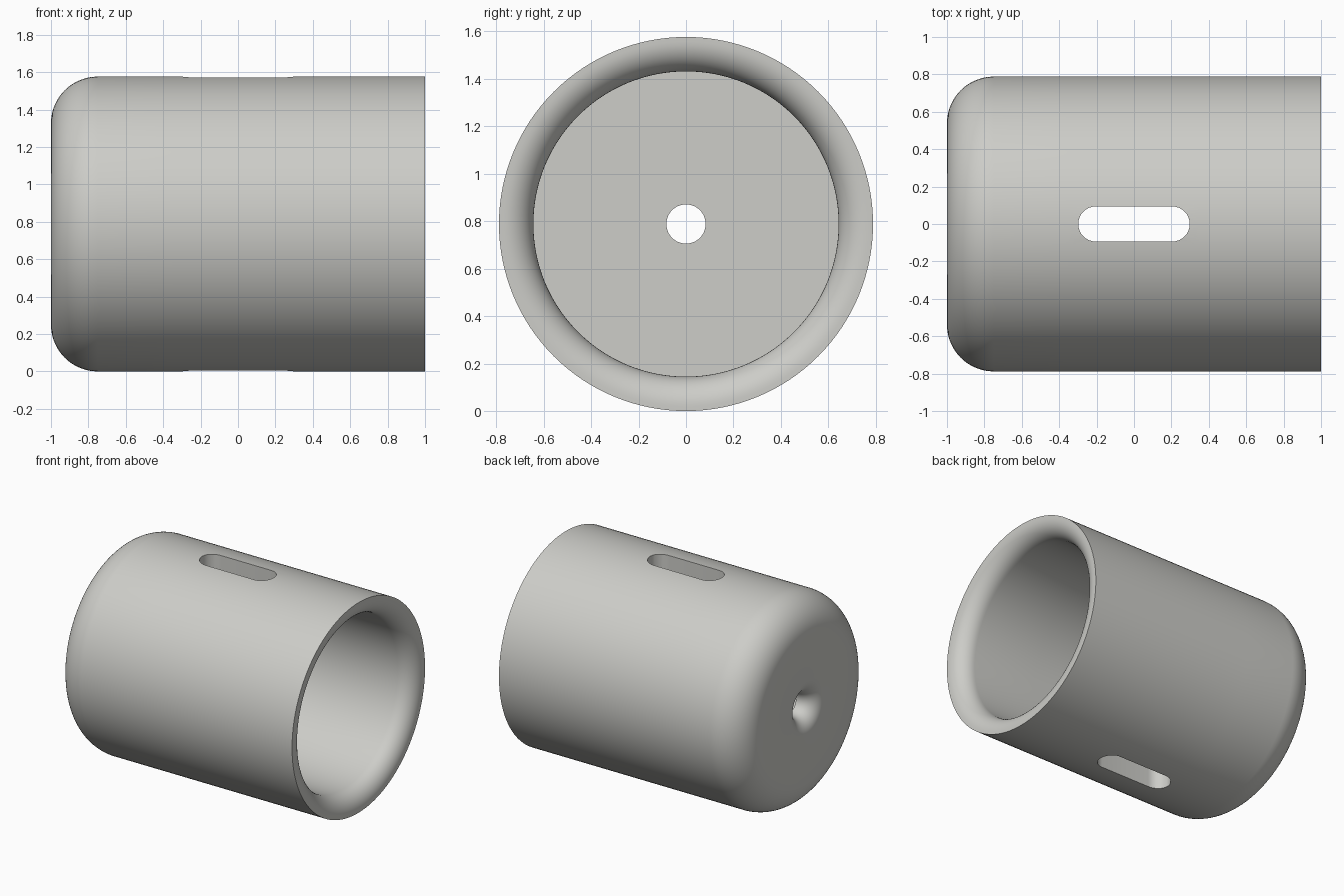
import bpy, bmesh, math
from mathutils import Matrix

if "Cube" in bpy.data.objects:
    bpy.data.objects.remove(bpy.data.objects["Cube"])

R_OUT, R_IN, R_HOLE = 0.788, 0.643, 0.0825   # body, bore and end hole radii
FLOOR, FIL, BIG = 0.145, 0.125, 0.25         # end thickness, small and large fillets
SEGS = 128

grey = bpy.data.materials.new("light grey")
grey.diffuse_color = (0.61, 0.61, 0.58, 1)
grey.use_nodes = True
grey.node_tree.nodes["Principled BSDF"].inputs["Base Color"].default_value = grey.diffuse_color


def arc(cx, cr, rad, a0, a1, n=12):
    """Points of a fillet in the (x, radius) plane, angles in degrees."""
    angles = [math.radians(a0 + (a1 - a0) * i / n) for i in range(n + 1)]
    return [(cx + rad * math.cos(a), cr + rad * math.sin(a)) for a in angles]


def make_object(name, bm):
    bmesh.ops.recalc_face_normals(bm, faces=bm.faces)
    mesh = bpy.data.meshes.new(name)
    bm.to_mesh(mesh)
    bm.free()
    mesh.materials.append(grey)
    obj = bpy.data.objects.new(name, mesh)
    bpy.context.collection.objects.link(obj)
    return obj


# Cup body: closed wall section turned round the x axis
profile = arc(-1 + FIL, R_HOLE + FIL, FIL, 270, 180)            # rounded hole mouth
profile += arc(-1 + BIG, R_OUT - BIG, BIG, 180, 90, 18)         # rounded closed end
profile += [(-0.35, R_OUT), (0.35, R_OUT), (1, R_OUT)]          # outer wall
profile += arc(1 - FIL, R_IN + FIL, FIL, 0, -90)                # flared lip
profile += [(0.35, R_IN), (-0.35, R_IN), (-1 + FLOOR, R_IN)]    # bore
profile += [(-1 + FLOOR, R_HOLE)]                               # inner floor

bm = bmesh.new()
rings = []
for i in range(SEGS):
    a = 2 * math.pi * i / SEGS
    rings.append([bm.verts.new((x, r * math.cos(a), R_OUT + r * math.sin(a)))
                  for x, r in profile])
for i in range(SEGS):
    p, q = rings[i], rings[(i + 1) % SEGS]
    for j in range(len(profile)):
        k = (j + 1) % len(profile)
        bm.faces.new((p[j], p[k], q[k], q[j]))
body = make_object("cup_body", bm)

# Slot cutter: stadium passing through top and bottom walls
HALF, W = 0.298, 0.094
outline = arc(HALF - W, 0, W, -90, 90, 16) + arc(-HALF + W, 0, W, 90, 270, 16)
bm = bmesh.new()
base = bm.faces.new([bm.verts.new((x, y, -0.2)) for x, y in outline])
out = bmesh.ops.extrude_face_region(bm, geom=[base])
top = [v for v in out["geom"] if isinstance(v, bmesh.types.BMVert)]
bmesh.ops.translate(bm, verts=top, vec=(0, 0, 2.0))
cutter = make_object("slot_cutter", bm)
cutter.hide_render = True

# Cut the slots, then smooth the rounded surfaces
mod = body.modifiers.new("slots", "BOOLEAN")
mod.operation = "DIFFERENCE"
mod.solver = "EXACT"
mod.object = cutter
bpy.context.view_layer.objects.active = body
body.select_set(True)
bpy.ops.object.modifier_apply(modifier=mod.name)
bpy.data.objects.remove(cutter)
bpy.ops.object.shade_smooth_by_angle(angle=math.radians(30))
